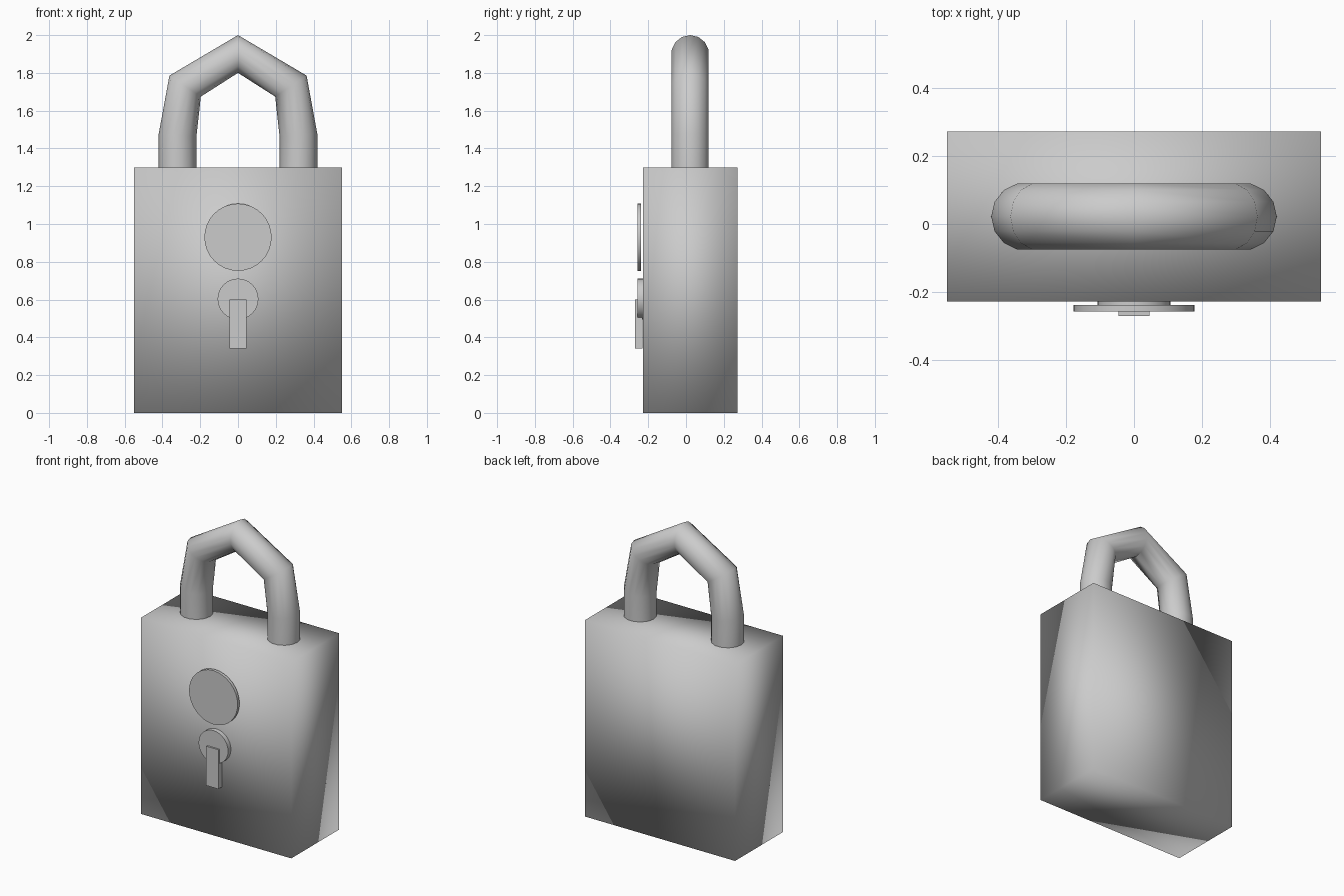
import bpy, bmesh
from math import cos, sin, pi
from mathutils import Vector

if "Cube" in bpy.data.objects:
    bpy.data.objects.remove(bpy.data.objects["Cube"])

FRONT, BACK = -0.228, 0.272
MID = (FRONT + BACK) / 2


def finish(name, bm, angle=None):
    bmesh.ops.recalc_face_normals(bm, faces=bm.faces)
    me = bpy.data.meshes.new(name)
    bm.to_mesh(me)
    bm.free()
    ob = bpy.data.objects.new(name, me)
    bpy.context.collection.objects.link(ob)
    for p in me.polygons:
        p.use_smooth = True
    if angle:
        bpy.ops.object.select_all(action='DESELECT')
        ob.select_set(True)
        bpy.context.view_layer.objects.active = ob
        bpy.ops.object.shade_smooth_by_angle(angle=angle)
    return ob


def box(name, x, y0, y1, z0, z1, angle=None):
    bm = bmesh.new()
    bmesh.ops.create_cube(bm, size=1)
    for v in bm.verts:
        v.co = (v.co.x * 2 * x, (y0 + y1) / 2 + v.co.y * (y1 - y0),
                (z0 + z1) / 2 + v.co.z * (z1 - z0))
    return finish(name, bm, angle)


def disc(name, r, y0, y1, z):
    bm = bmesh.new()
    bmesh.ops.create_cone(bm, cap_ends=True, segments=32, radius1=r, radius2=r, depth=y1 - y0)
    for v in bm.verts:
        v.co = (v.co.x, (y0 + y1) / 2 + v.co.z, z + v.co.y)
    return finish(name, bm, pi / 6)


def tube(name, path, r, sides):
    bm = bmesh.new()
    rings = []
    for i, p in enumerate(path):
        a = (p - path[i - 1]).normalized() if i else Vector((0, 0, 1))
        b = (path[i + 1] - p).normalized() if i < len(path) - 1 else a
        t = (a + b).normalized()
        n = Vector((t.z, 0, -t.x))
        rings.append([bm.verts.new(p + r * (n * cos(2 * pi * k / sides)
                                            + Vector((0, 1, 0)) * sin(2 * pi * k / sides)))
                      for k in range(sides)])
    for a, b in zip(rings, rings[1:]):
        for k in range(sides):
            j = (k + 1) % sides
            bm.faces.new((a[k], a[j], b[j], b[k]))
    bm.faces.new(rings[0])
    bm.faces.new(rings[-1])
    return finish(name, bm, pi / 3)


# Lock body: plain block, fully smooth shaded
box("lock_body", 0.55, FRONT, BACK, 0, 1.3)

# Shackle: faceted arch with a 14-sided section
half = [(-0.32, 1.25), (-0.32, 1.47), (-0.28, 1.73)]
pts = half + [(0, 1.9)] + [(-x, z) for x, z in reversed(half)]
tube("shackle", [Vector((x, MID, z)) for x, z in pts], 0.1, 14)

# Front plate, keyhole ring and keyhole slot
disc("round_plate", 0.178, -0.258, -0.238, 0.93)
disc("keyhole_disc", 0.108, -0.258, -0.228, 0.603)
box("keyhole_slot", 0.045, -0.27, -0.23, 0.34, 0.6, pi / 6)
